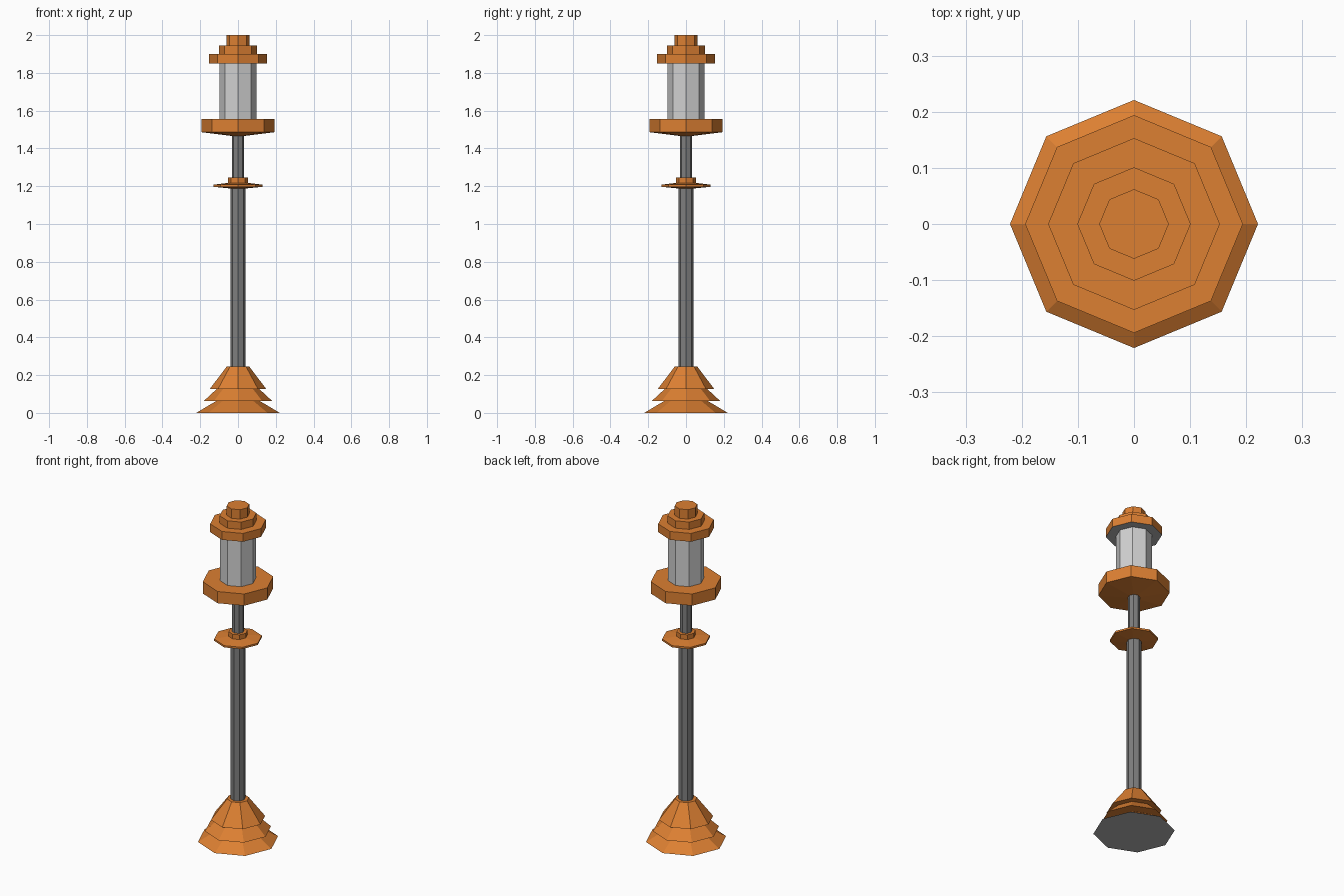
import bpy, bmesh, math

if "Cube" in bpy.data.objects:
    bpy.data.objects.remove(bpy.data.objects["Cube"])

SIDES = 8


def material(name, rgb):
    m = bpy.data.materials.new(name)
    m.diffuse_color = (*rgb, 1.0)
    m.use_nodes = True
    m.node_tree.nodes["Principled BSDF"].inputs["Base Color"].default_value = m.diffuse_color
    return m


orange = material("orange metal", (0.72, 0.215, 0.032))
steel = material("pole grey", (0.21, 0.21, 0.21))
glass = material("pale lamp glass", (0.64, 0.64, 0.64))
under = material("underside grey", (0.45, 0.45, 0.45))


def lathe(name, profile, mat, bottom_mat=None):
    """Spin an (radius, height) profile, bottom to top, into a capped octagonal solid."""
    bm = bmesh.new()
    rings = []
    for r, z in profile:
        rings.append([bm.verts.new((r * math.cos(a), r * math.sin(a), z))
                      for a in (2 * math.pi * i / SIDES for i in range(SIDES))])
    for lo, hi in zip(rings, rings[1:]):
        for i in range(SIDES):
            j = (i + 1) % SIDES
            bm.faces.new((lo[i], lo[j], hi[j], hi[i]))
    bottom = bm.faces.new(list(reversed(rings[0])))
    bm.faces.new(rings[-1])
    if bottom_mat:
        bottom.material_index = 1
    mesh = bpy.data.meshes.new(name)
    bm.to_mesh(mesh)
    bm.free()
    mesh.materials.append(mat)
    if bottom_mat:
        mesh.materials.append(bottom_mat)
    obj = bpy.data.objects.new(name, mesh)
    bpy.context.collection.objects.link(obj)
    return obj


# Three-tier flared foot
lathe("base", [(0.221, 0), (0.117, 0.062), (0.182, 0.062), (0.112, 0.127),
               (0.149, 0.127), (0.06, 0.245)], orange, under)

# Pole in two thicknesses
lathe("lower_pole", [(0.04, 0.24), (0.04, 1.195)], steel)
lathe("upper_pole", [(0.033, 1.24), (0.033, 1.475)], steel)

# Collar plate with a small ring on top
lathe("collar", [(0.04, 1.188), (0.131, 1.197), (0.131, 1.208),
                 (0.052, 1.218), (0.052, 1.246)], orange)

# Lamp tray, lamp and stepped cap
lathe("lamp_tray", [(0.034, 1.466), (0.194, 1.486), (0.194, 1.556)], orange)
lathe("lamp_glass", [(0.099, 1.55), (0.099, 1.855)], glass)
lathe("cap", [(0.153, 1.85), (0.153, 1.9), (0.101, 1.9), (0.101, 1.944),
              (0.062, 1.944), (0.062, 2.0)], orange, under)
